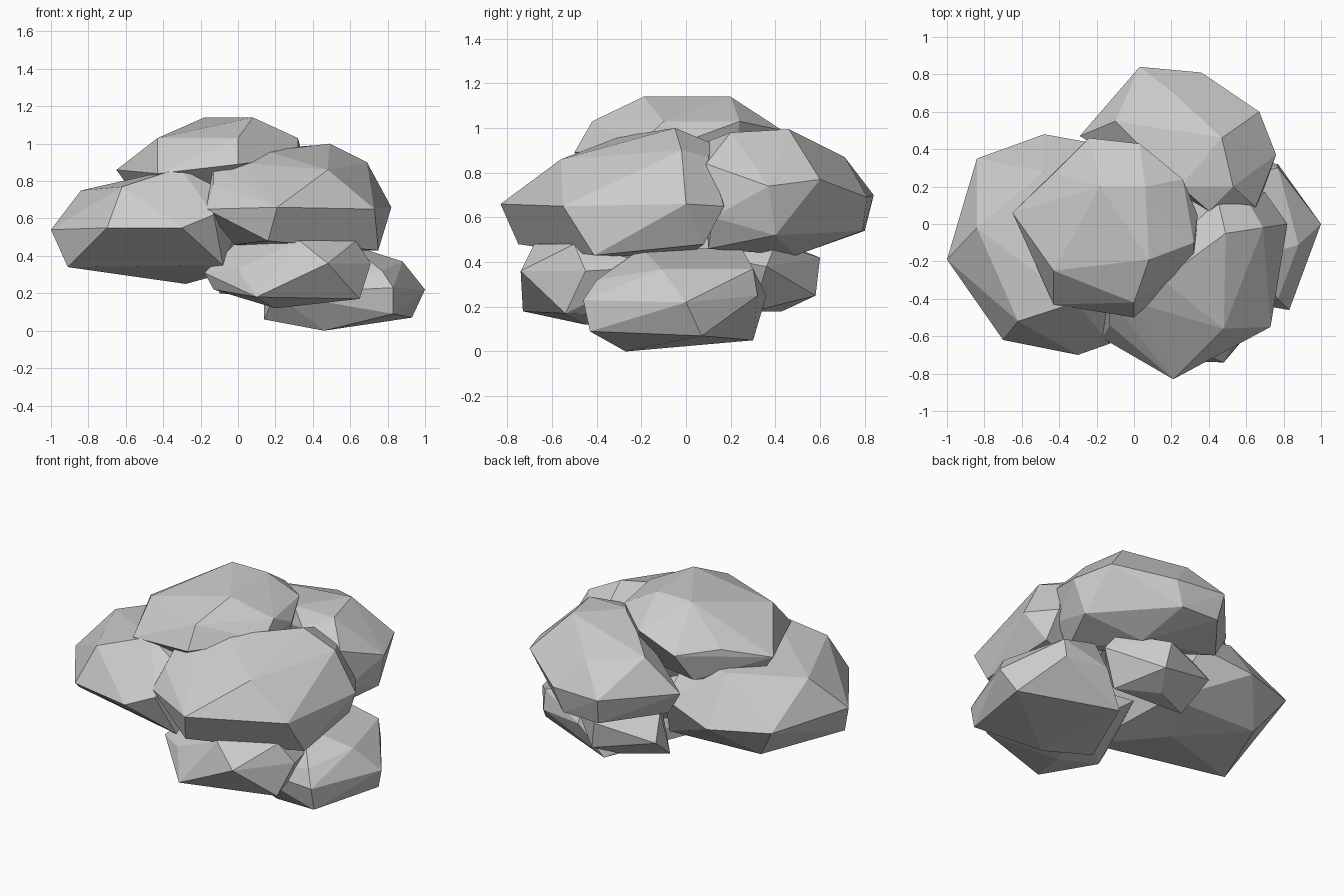
import bpy, bmesh


def rock(name, girdle, crown, base):
    """Faceted boulder: convex skin around a girdle, its crown and its base."""
    bm = bmesh.new()
    for p in girdle + crown + base:
        bm.verts.new(p)
    res = bmesh.ops.convex_hull(bm, input=bm.verts[:])
    loose = {v for v in res["geom_interior"] if isinstance(v, bmesh.types.BMVert)}
    bmesh.ops.delete(bm, geom=list(loose), context='VERTS')
    bmesh.ops.dissolve_limit(bm, angle_limit=0.06, verts=bm.verts[:], edges=bm.edges[:])
    bmesh.ops.recalc_face_normals(bm, faces=bm.faces[:])
    mesh = bpy.data.meshes.new(name)
    bm.to_mesh(mesh)
    bm.free()
    bpy.context.collection.objects.link(bpy.data.objects.new(name, mesh))


# Upper layer
rock("top_rock",
     [(-.65, .06, .86), (-.43, -.43, .84), (0, -.5, .89), (.32, -.2, .93), (.34, .05, .96),
      (-.43, .27, .93), (-.24, .46, .91)],
     [(-.43, -.25, 1.03), (0, -.42, 1.03), (.08, -.19, 1.14), (-.18, .2, 1.14), (.06, .2, 1.14),
      (.32, -.1, 1.03), (.26, .24, 1.03), (.03, .43, .99)],
     [(-.3, .36, .74), (-.55, .05, .72), (.2, .2, .7), (-.2, -.3, .72)])

# Middle layer
rock("left_rock",
     [(-1, -.19, .54), (-.7, -.62, .55), (-.3, -.7, .55), (-.13, -.64, .62), (-.84, .35, .54),
      (-.48, .48, .52), (-.15, .42, .6), (0, -.2, .55)],
     [(-.84, -.02, .75), (-.62, -.52, .77), (-.31, -.42, .87), (-.14, -.45, .78), (-.48, .28, .8), (-.15, .2, .78)],
     [(-.91, -.28, .34), (-.08, -.5, .35), (-.28, 0, .25), (-.69, .24, .33), (-.06, .25, .31)])
rock("front_rock",
     [(.21, -.83, .66), (.73, -.55, .65), (.82, 0, .66), (.7, .17, .65), (-.17, -.61, .65), (-.17, -.4, .65),
      (.3, .15, .7)],
     [(.48, -.56, .86), (.69, -.02, .9), (.49, -.05, 1), (.62, .1, .87), (.45, .12, .93), (0, -.42, .9),
      (.15, -.3, .96), (-.13, -.54, .78), (-.13, -.4, .89)],
     [(.16, -.75, .48), (.75, -.41, .43), (.72, .08, .48), (.3, 0, .42), (-.02, -.45, .46)])
rock("back_rock",
     [(.03, .84, .7), (.36, .81, .69), (.67, .6, .77), (.76, .37, .74), (.67, .12, .6), (-.29, .47, .69)],
     [(.2, .71, .87), (-.1, .55, .9), (.47, .46, .995), (.25, .2, .98), (.53, .2, .98), (.4, .07, .93),
      (.65, .09, .84)],
     [(.3, .79, .54), (.7, .4, .52), (.35, .49, .43), (-.21, .47, .55), (.58, .1, .46), (.05, .8, .54)])

# Bottom layer
rock("lower_front_rock",
     [(-.18, -.47, .31), (0, -.6, .33), (.48, -.74, .36), (.71, -.45, .36), (.65, -.1, .38), (0, 0, .38)],
     [(.36, -.52, .5), (.63, -.5, .48), (-.02, -.4, .46), (.33, -.68, .48)],
     [(.1, -.73, .18), (.65, -.54, .17), (.2, -.45, .12), (-.13, -.47, .22), (.3, -.05, .15)])
rock("lower_right_rock",
     [(1, 0, .22), (.83, -.46, .23), (.77, .32, .25), (.5, .36, .25), (.2, -.35, .2)],
     [(.88, -.11, .37), (.6, -.2, .46), (.77, .3, .37), (.5, .25, .46), (.77, -.4, .32)],
     [(.83, -.43, .09), (.93, .07, .07), (.46, -.27, 0), (.14, -.2, .06), (.14, -.2, .16), (.36, .3, .05)])
rock("lower_back_rock",
     [(.22, .6, .42), (.25, .58, .25), (-.14, .5, .35), (.52, .36, .38)],
     [(-.1, .4, .5), (.45, .4, .48), (.2, 0, .45)],
     [(.16, .43, .18), (-.1, .3, .2), (.4, .3, .18)])
